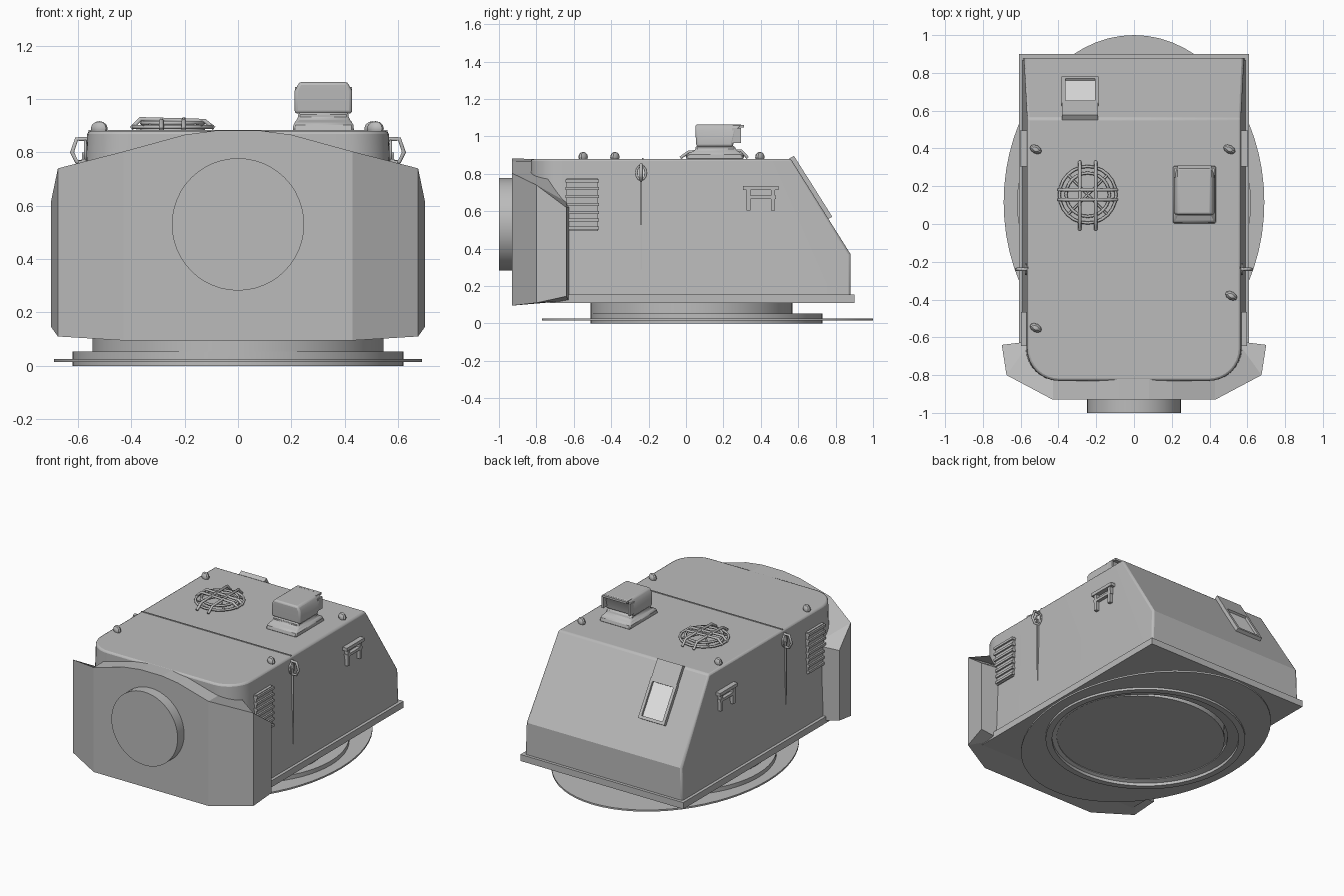
import bpy, bmesh, math
from mathutils import Matrix, Vector

if "Cube" in bpy.data.objects:
    bpy.data.objects.remove(bpy.data.objects["Cube"])


def material(name, value):
    m = bpy.data.materials.new(name)
    m.diffuse_color = (value, value, value, 1)
    m.use_nodes = True
    m.node_tree.nodes["Principled BSDF"].inputs["Base Color"].default_value = m.diffuse_color
    return m


GREY = material("armour grey", 0.5)
WHITE = material("pale glass", 0.95)


def finish(name, bm, mat=GREY, bevel=0, segments=1, smooth=True):
    bmesh.ops.recalc_face_normals(bm, faces=bm.faces)
    me = bpy.data.meshes.new(name)
    bm.to_mesh(me)
    bm.free()
    me.materials.append(mat)
    ob = bpy.data.objects.new(name, me)
    bpy.context.collection.objects.link(ob)
    if bevel:
        mod = ob.modifiers.new("bevel", 'BEVEL')
        mod.width, mod.segments = bevel, segments
        mod.limit_method, mod.angle_limit = 'ANGLE', math.radians(35)
    if smooth:
        bpy.ops.object.select_all(action='DESELECT')
        ob.select_set(True)
        bpy.context.view_layer.objects.active = ob
        bpy.ops.object.shade_smooth_by_angle(angle=math.radians(30))
    return ob


def boxes(name, parts, mat=GREY, matrix=Matrix(), **kw):
    """Several boxes in one object, each given as centre and size."""
    bm = bmesh.new()
    for c, s in parts:
        bmesh.ops.create_cube(bm, size=1, matrix=matrix @ Matrix.Translation(c) @ Matrix.Diagonal((*s, 1)))
    return finish(name, bm, mat, smooth=False, **kw)


def loft(name, rings, closed=False, **kw):
    """Skin between rings of equal length; open ends are capped."""
    bm = bmesh.new()
    vs = [[bm.verts.new(p) for p in r] for r in rings]
    n = len(vs[0])
    pairs = list(zip(vs, vs[1:])) + ([(vs[-1], vs[0])] if closed else [])
    for a, b in pairs:
        for i in range(n):
            bm.faces.new((a[i], a[(i + 1) % n], b[(i + 1) % n], b[i]))
    if not closed:
        bm.faces.new(vs[0])
        bm.faces.new(vs[-1])
    return finish(name, bm, **kw)


def ellipse(rx, ry, cy, z, n=64):
    return [(rx * math.cos(t * math.tau / n), cy + ry * math.sin(t * math.tau / n), z) for t in range(n)]


def tube(name, points, radius, cyclic=False):
    cu = bpy.data.curves.new(name, 'CURVE')
    cu.dimensions = '3D'
    cu.bevel_depth, cu.bevel_resolution, cu.use_fill_caps = radius, 1, True
    sp = cu.splines.new('POLY')
    sp.points.add(len(points) - 1)
    for p, co in zip(sp.points, points):
        p.co = (*co, 1)
    sp.use_cyclic_u = cyclic
    cu.materials.append(GREY)
    ob = bpy.data.objects.new(name, cu)
    bpy.context.collection.objects.link(ob)
    return ob


# Hull: rounded front corners, sloped rear plate
def outline(w, z, r=0.17, front=-0.83, back=0.88):
    right = [(r_ * 1.0, y) for r_, y in
             [(w - r + r * math.sin(a), front + r - r * math.cos(a))
              for a in [i * math.pi / 16 for i in range(9)]]] + [(w, back)]
    return [(x, y, z) for x, y in right] + [(-x, y, z) for x, y in reversed(right)]


bm = bmesh.new()
low = [bm.verts.new(p) for p in outline(0.59, 0.14)]
top = [bm.verts.new(p) for p in outline(0.565, 0.88)]
for i in range(len(low)):
    j = (i + 1) % len(low)
    bm.faces.new((low[i], low[j], top[j], top[i]))
bm.faces.new(low)
bm.faces.new(top)
bmesh.ops.bisect_plane(bm, geom=bm.verts[:] + bm.edges[:] + bm.faces[:], plane_co=(0, 0.56, 0.88),
                       plane_no=(0, 0.51, 0.32), clear_outer=True)
bmesh.ops.holes_fill(bm, edges=[e for e in bm.edges if e.is_boundary], sides=0)
finish("hull", bm, bevel=0.012, segments=2)

# Skirt around the hull foot
boxes("skirt", [((0, 0.08, 0.132), (1.22, 1.64, 0.044))])

# Turning ring and its wide flange
loft("flange", [ellipse(0.69, 0.885, 0.115, 0.015), ellipse(0.69, 0.885, 0.115, 0.026),
                ellipse(0.6, 0.6, 0.11, 0.026), ellipse(0.6, 0.6, 0.11, 0.015)], closed=True)
loft("lower_ring", [ellipse(0.62, 0.62, 0.11, 0), ellipse(0.62, 0.62, 0.11, 0.054),
                    ellipse(0.53, 0.53, 0.08, 0.054), ellipse(0.53, 0.53, 0.08, 0.03),
                    ellipse(0.58, 0.58, 0.11, 0.02), ellipse(0.58, 0.58, 0.11, 0)], closed=True)
loft("upper_ring", [ellipse(0.545, 0.54, 0.03, 0.035), ellipse(0.545, 0.54, 0.03, 0.12)])

# Front shield: section stations of front x, y, top, bottom, then back x, y, top
half = [(0.70, -0.64, 0.62, 0.145, 0.58, -0.625, 0.62),
        (0.675, -0.80, 0.74, 0.11, 0.56, -0.64, 0.65),
        (0.43, -0.93, 0.803, 0.095, 0.43, -0.68, 0.803),
        (0.20, -0.93, 0.866, 0.095, 0.20, -0.70, 0.866),
        (0.08, -0.93, 0.882, 0.095, 0.08, -0.70, 0.876)]
stations = half + [(-s[0], *s[1:4], -s[4], *s[5:]) for s in reversed(half)]
loft("front_shield", [[(x, y, b), (x, y, t), (bx, by, bt), (bx, by, 0.12)]
                      for x, y, t, b, bx, by, bt in stations], smooth=False)

# Round boss on the shield
loft("gun_boss", [[(x, y, z + 0.53) for x, z, _ in ellipse(0.248, 0.248, 0, 0, 48)] for y in (-1, -0.9)])

# Sight: foot, neck and hood open at the back
def rect(x, y0, y1, z):
    return [(0.32 - x, y0, z), (0.32 + x, y0, z), (0.32 + x, y1, z), (0.32 - x, y1, z)]


loft("sight_foot", [rect(0.115, 0.0, 0.31, 0.875), rect(0.112, 0.01, 0.30, 0.91), rect(0.095, 0.05, 0.27, 0.925),
                    rect(0.095, 0.05, 0.26, 0.95)], bevel=0.008)
loft("sight_hood", [rect(0.108, 0.055, 0.25, 0.945), rect(0.108, 0.05, 0.27, 1.03), rect(0.09, 0.05, 0.30, 1.064)],
     bevel=0.012, segments=3)
boxes("hood_visor", [((0.32, 0.28, 1.055), (0.18, 0.06, 0.014)), ((0.22, 0.27, 1.005), (0.014, 0.05, 0.08)),
                     ((0.42, 0.27, 1.005), (0.014, 0.05, 0.08))])

# Roof fan guard: rings with crossing bars
hx, hy = -0.245, 0.155


def circle(r, z):
    return [(x + hx, y + hy, z) for x, y, _ in ellipse(r, r, 0, 0, 24)]


loft("guard_base", [circle(0.125, 0.87), circle(0.12, 0.888)])
for i, (r, z) in enumerate([(0.15, 0.895), (0.115, 0.91)]):
    tube("guard_ring_%d" % i, circle(r, z), 0.008, True)
for s in (-1, 1):
    tube("guard_long_bar", [(hx + s * 0.042, hy + d, z) for d, z in
                            [(-0.185, 0.885), (-0.14, 0.918), (0.14, 0.924), (0.175, 0.885)]], 0.009)
    tube("guard_cross_bar", [(hx + d, hy + s * 0.026, z) for d, z in
                             [(-0.155, 0.89), (-0.12, 0.925), (0.12, 0.918), (0.155, 0.89)]], 0.009)
    tube("guard_diagonal", [(hx - 0.11, hy - s * 0.11, 0.895), (hx, hy, 0.92), (hx + 0.11, hy + s * 0.11, 0.895)], 0.006)

# Lifting lugs on the roof
for x, y in [(-0.52, 0.395), (0.505, 0.395), (0.515, -0.38), (-0.52, -0.55)]:
    bm = bmesh.new()
    bmesh.ops.create_uvsphere(bm, u_segments=10, v_segments=6, radius=1, matrix=
                              Matrix.Translation((x, y, 0.889)) @ Matrix.Rotation(-0.5, 4, 'Z') @ Matrix.Diagonal((0.034, 0.022, 0.028, 1)))
    finish("lifting_lug", bm)

# Side fittings, mirrored
for s in (-1, 1):
    # louvred vent near the front
    vent = [((s * 0.578, -0.555, 0.635), (0.018, 0.17, 0.28))]
    vent += [((s * 0.583, -0.555, 0.51 + i * 0.042), (0.03, 0.18, 0.016)) for i in range(7)]
    boxes("side_vent", vent)
    # small hooded viewer near the rear
    boxes("side_viewer", [((s * 0.58, 0.40, 0.725), (0.045, 0.19, 0.022)), ((s * 0.58, 0.40, 0.675), (0.03, 0.16, 0.018)),
                          ((s * 0.578, 0.335, 0.66), (0.036, 0.022, 0.11)), ((s * 0.578, 0.465, 0.66), (0.036, 0.022, 0.11))])
    # rope eye with pale backing
    tube("rope_eye", [(s * x, -0.24, z) for x, z in
                      [(0.565, 0.85), (0.605, 0.85), (0.622, 0.80), (0.605, 0.765), (0.565, 0.765)]], 0.009)
    tube("eye_collar", [(s * 0.572, -0.24 + y, z + 0.805) for y, z, _ in ellipse(0.026, 0.038, 0, 0, 12)], 0.006, True)
    boxes("eye_backing", [((s * 0.57, -0.24, 0.805), (0.008, 0.03, 0.05))], WHITE)
    # welded seam on the side
    boxes("side_seam", [((s * 0.579, -0.24, 0.50), (0.012, 0.008, 0.6))],
          bevel=0)

# Roof seam and sight shelf behind it
boxes("roof_seam", [((0, -0.232, 0.88), (1.12, 0.008, 0.008))])

# Rear window on the sloped plate, in plate coordinates
slope = Vector((0, 0.32, -0.51)).normalized()
normal = Vector((0, 0.51, 0.32)).normalized()
base = Matrix.Translation((-0.285, 0.56, 0.88)) @ Matrix(((-1, 0, 0), (0, slope.y, normal.y), (0, slope.z, normal.z))).to_4x4()
boxes("rear_window_frame", [((-0.088, 0.25, 0.006), (0.02, 0.26, 0.035)), ((0.088, 0.25, 0.006), (0.02, 0.26, 0.035)),
                            ((0, 0.37, 0.006), (0.19, 0.02, 0.035)), ((0, 0.13, 0.006), (0.19, 0.02, 0.035))], matrix=base)
boxes("rear_window_pane", [((0, 0.25, 0.004), (0.156, 0.22, 0.009))], WHITE, matrix=base)
boxes("rear_window_hood", [((0, 0.06, 0.008), (0.19, 0.13, 0.03))], matrix=base)
